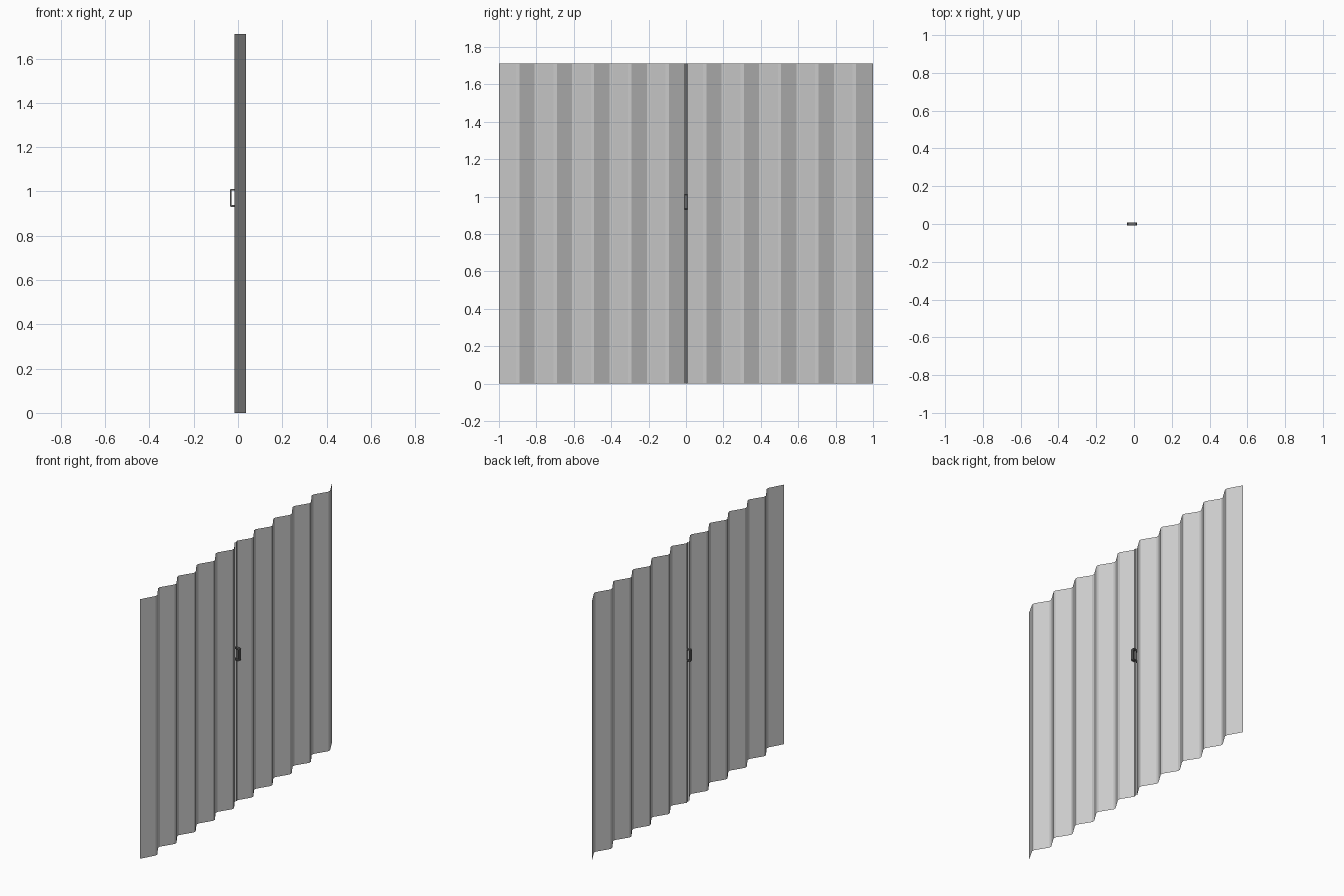
import bpy, bmesh

if "Cube" in bpy.data.objects:
    bpy.data.objects.remove(bpy.data.objects["Cube"])

H = 1.71                    # panel height
VALLEY, PEAK = -0.016, 0.035  # x range of the folds
F = 0.009                   # half width of the flattened fold
STRIP_X = -0.0105

dark = bpy.data.materials.new("dark_grey")
dark.diffuse_color = (0.14, 0.14, 0.14, 1)
dark.use_nodes = True
dark.node_tree.nodes["Principled BSDF"].inputs["Base Color"].default_value = dark.diffuse_color


def extrude(name, points, vec, closed=False, mat=None):
    """Sweep an outline along vec: an open sheet, or a capped solid if closed."""
    bm = bmesh.new()
    a = [bm.verts.new(p) for p in points]
    b = [bm.verts.new([p[i] + vec[i] for i in range(3)]) for p in points]
    n = len(a)
    for i in range(n if closed else n - 1):
        j = (i + 1) % n
        bm.faces.new((a[i], a[j], b[j], b[i]))
    if closed:
        bm.faces.new(a)
        bm.faces.new(b[::-1])
        bmesh.ops.recalc_face_normals(bm, faces=bm.faces)
    me = bpy.data.meshes.new(name)
    bm.to_mesh(me)
    bm.free()
    ob = bpy.data.objects.new(name, me)
    bpy.context.collection.objects.link(ob)
    if mat:
        me.materials.append(mat)
    return ob


def leaf(name, y0, y1):
    """Pleated sheet: valleys every 0.2, peaks halfway between, folds flattened."""
    pts = [(VALLEY, y0, 0)]
    for k in range(-10, 11):
        y = k * 0.1
        x = VALLEY if k % 2 == 0 else PEAK
        for yy in (y - F, y + F):
            if y0 < yy < y1:
                pts.append((x, yy, 0))
    pts.append((VALLEY, y1, 0))
    # leaf ends meet the frame without a flattened fold
    tidy = [p for i, p in enumerate(pts)
            if i in (0, len(pts) - 1) or
            (p[1] - y0 > 0.02 and y1 - p[1] > 0.02)]
    return extrude(name, tidy, (0, 0, H))


# Two folding leaves
leaf("left_leaf", -1.0, -0.01)
leaf("right_leaf", 0.01, 1.0)

# Central closing strip
extrude("closing_strip", [(STRIP_X, -0.012, 0), (STRIP_X, 0.012, 0)],
        (0, 0, H), mat=dark)

# U-shaped pull handles on both faces of the strip
U = [(0, 0.93), (0.021, 0.93), (0.0245, 0.935), (0.0245, 1.007), (0.021, 1.012), (0, 1.012),
     (0, 1.004), (0.0175, 1.004), (0.0175, 0.938), (0, 0.938)]
for name, s in (("outer_handle", -1), ("inner_handle", 1)):
    extrude(name, [(STRIP_X + s * (d + 0.001), -0.009, z) for d, z in U],
            (0, 0.018, 0), closed=True, mat=dark)
